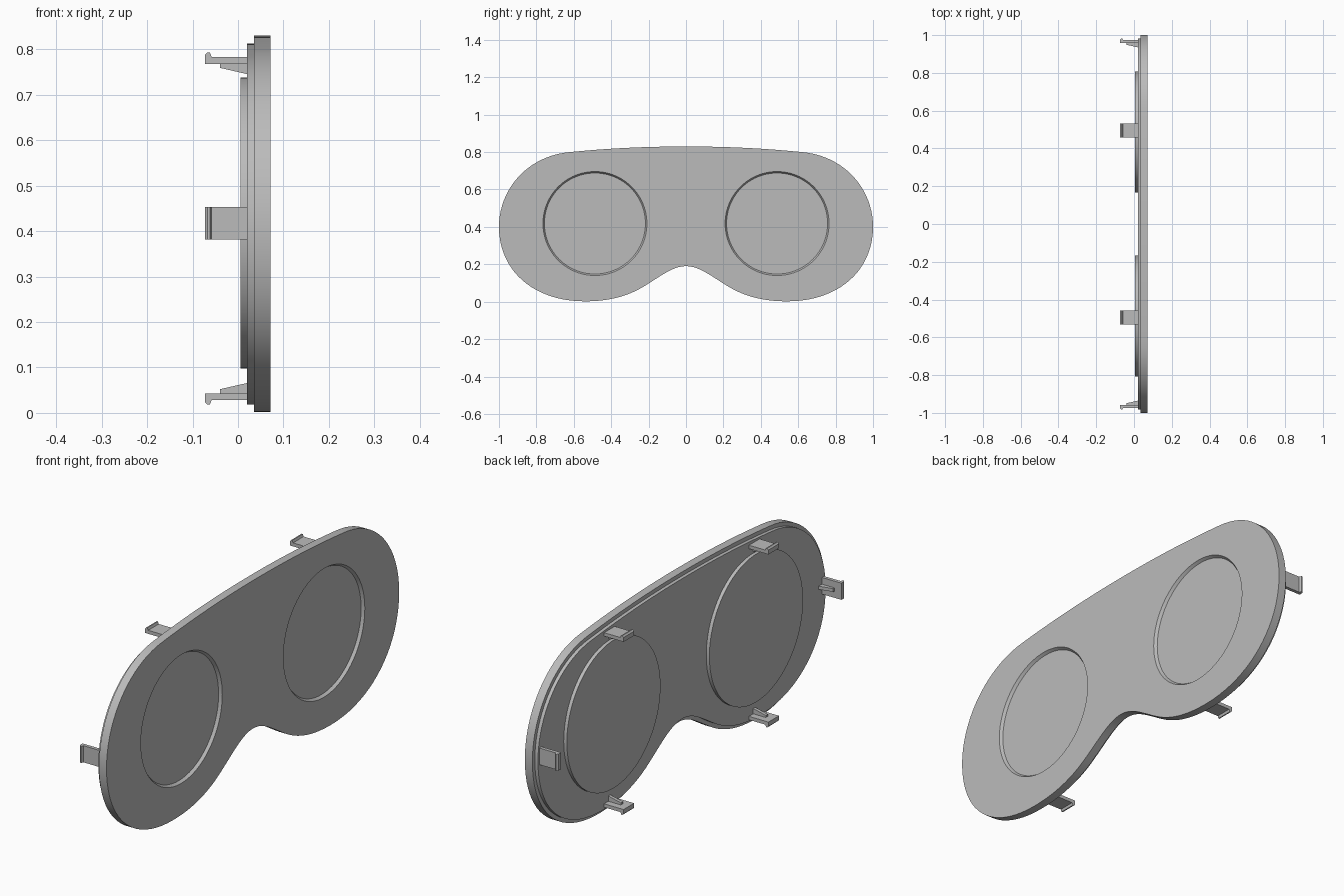
import bpy, bmesh, math
from mathutils import Vector, Matrix
from mathutils.geometry import interpolate_bezier

cube = bpy.data.objects.get("Cube")
if cube:
    bpy.data.objects.remove(cube, do_unlink=True)

grey = bpy.data.materials.new("plain grey")
grey.use_nodes = True
grey.diffuse_color = (0.5, 0.5, 0.5, 1)
grey.node_tree.nodes["Principled BSDF"].inputs["Base Color"].default_value = grey.diffuse_color


def finish(name, bm):
    bmesh.ops.recalc_face_normals(bm, faces=bm.faces[:])
    mesh = bpy.data.meshes.new(name)
    bm.to_mesh(mesh)
    bm.free()
    mesh.materials.append(grey)
    ob = bpy.data.objects.new(name, mesh)
    bpy.context.collection.objects.link(ob)
    return ob


def smooth(ob):
    bpy.ops.object.select_all(action='DESELECT')
    ob.select_set(True)
    bpy.context.view_layer.objects.active = ob
    bpy.ops.object.shade_smooth_by_angle(angle=math.radians(30))


def add_prism(bm, points, direction):
    """Extrude a closed 3D polygon along a direction."""
    face = bm.faces.new([bm.verts.new(p) for p in points])
    new = bmesh.ops.extrude_face_region(bm, geom=[face])["geom"]
    moved = [v for v in new if isinstance(v, bmesh.types.BMVert)]
    bmesh.ops.translate(bm, verts=moved, vec=direction)


def add_disc(bm, y, z, x0, x1, r0, r1):
    """Cylinder or cone along x."""
    place = Matrix.Translation(((x0 + x1) / 2, y, z)) @ Matrix.Rotation(math.pi / 2, 4, 'Y')
    bmesh.ops.create_cone(bm, cap_ends=True, segments=96, radius1=r0, radius2=r1,
                          depth=x1 - x0, matrix=place)


# Half outline in (y, z): knot, handle, handle, knot
curves = [
    ((0, .83), (.22, .83), (.42, .82), (.62, .80)),
    ((.62, .80), (.85, .78), (1, .6), (1, .4)),
    ((1, .4), (1, .17), (.82, .002), (.54, .002)),
    ((.54, .002), (.4, .002), (.3, .035), (.22, .085)),
    ((.22, .085), (.13, .14), (.07, .19), (0, .19)),
]
half = []
for a, h1, h2, b in curves:
    pts = interpolate_bezier(Vector(a), Vector(h1), Vector(h2), Vector(b), 21)
    half += [Vector(p[:2]) for p in pts[:-1]]
half.append(Vector((0, .19)))
outline = half + [Vector((-p.x, p.y)) for p in half[-2:0:-1]]


def inset(points, d):
    result = []
    for i, p in enumerate(points):
        t = (points[(i + 1) % len(points)] - points[i - 1]).normalized()
        result.append(p + Vector((t.y, -t.x)) * d)
    return result


def outline_slab(name, points, x0, x1):
    bm = bmesh.new()
    add_prism(bm, [(x0, p.x, p.y) for p in points], (x1 - x0, 0, 0))
    return finish(name, bm)


EYE_Y, EYE_Z = 0.487, 0.418

# Face plate with two shallow round recesses
plate = outline_slab("face_plate", outline, 0.035, 0.071)
bm = bmesh.new()
for s in (-1, 1):
    add_disc(bm, s * EYE_Y, EYE_Z, 0.059, 0.083, 0.270, 0.286)
cutter = finish("recess_cutter", bm)
cutter.hide_render = True
cut = plate.modifiers.new("recesses", 'BOOLEAN')
cut.operation = 'DIFFERENCE'
cut.solver = 'EXACT'
cut.object = cutter
bpy.context.view_layer.objects.active = plate
bpy.ops.object.modifier_apply(modifier=cut.name)
bpy.data.objects.remove(cutter, do_unlink=True)
smooth(plate)

# Stepped backing layer
smooth(outline_slab("backing_step", inset(outline, 0.017), 0.02, 0.036))

# Raised round pads on the back
for s, side in ((-1, "right"), (1, "left")):
    bm = bmesh.new()
    add_disc(bm, s * EYE_Y, EYE_Z, 0.005, 0.021, 0.32, 0.32)
    smooth(finish(side + "_back_pad", bm))

# Snap clip profiles in (x, outward offset)
HOOK = [(.021, 0), (-.058, 0), (-.062, .010), (-.067, .010),
        (-.073, .004), (-.073, -.015), (.021, -.015)]
RIB = [(.021, -.014), (-.04, -.014), (-.04, -.024), (.021, -.038)]


def clip(name, y, z, out):
    out = Vector(out)
    along = out.cross(Vector((1, 0, 0)))
    base = Vector((0, y, z))
    bm = bmesh.new()
    for profile, width in ((HOOK, 0.072), (RIB, 0.014)):
        pts = [base + Vector((x, 0, 0)) + out * o - along * width / 2 for x, o in profile]
        add_prism(bm, pts, along * width)
    finish(name, bm)


for s, side in ((-1, "right"), (1, "left")):
    clip(side + "_top_clip", s * 0.495, 0.783, (0, 0, 1))
    clip(side + "_bottom_clip", s * 0.495, 0.028, (0, 0, -1))
    clip(side + "_end_clip", s * 0.973, 0.417, (0, s, 0))
